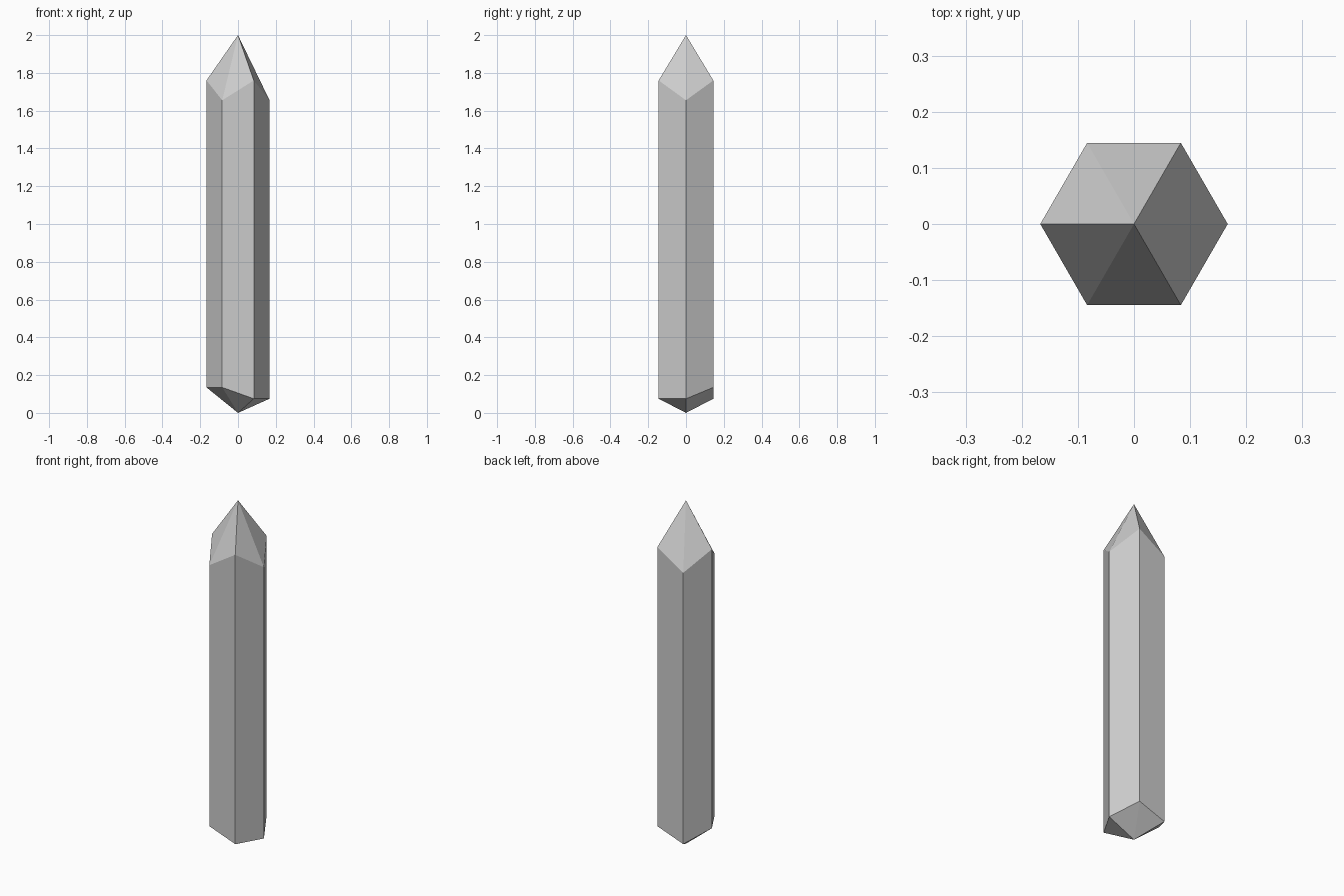
import bpy, bmesh
from math import cos, sin, radians

if "Cube" in bpy.data.objects:
    bpy.data.objects.remove(bpy.data.objects["Cube"])

RADIUS = 0.167
# Rim heights of the six corners, starting at +x and going counter-clockwise
TOP = [1.655, 1.76] * 3
BOTTOM = [0.075, 0.135, 0.075, 0.135, 0.135, 0.075]

bm = bmesh.new()


def ring(heights):
    return [bm.verts.new((RADIUS * cos(radians(60 * i)),
                          RADIUS * sin(radians(60 * i)), z))
            for i, z in enumerate(heights)]


low, high = ring(BOTTOM), ring(TOP)
base = bm.verts.new((0, 0, 0))
tip = bm.verts.new((0, 0, 2))

# Prism sides with a pointed fan at each end
for i in range(6):
    j = (i + 1) % 6
    bm.faces.new((low[i], low[j], high[j], high[i]))
    bm.faces.new((high[i], high[j], tip))
    bm.faces.new((low[j], low[i], base))

bmesh.ops.recalc_face_normals(bm, faces=bm.faces)
mesh = bpy.data.meshes.new("crystal")
bm.to_mesh(mesh)
bm.free()
bpy.context.collection.objects.link(bpy.data.objects.new("crystal", mesh))
